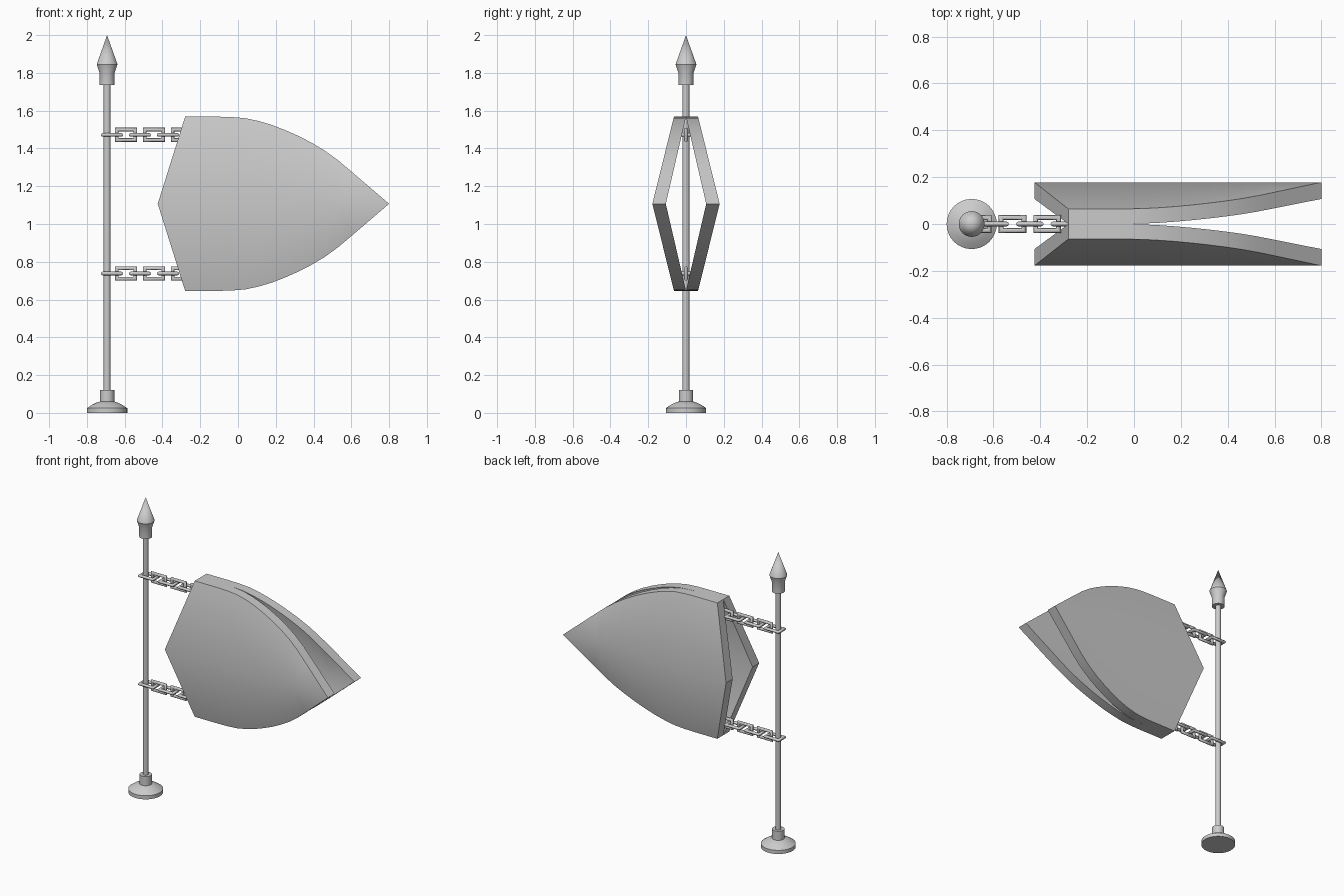
import bpy, bmesh, math
from mathutils import Vector

cube = bpy.data.objects.get("Cube")
if cube:
    bpy.data.objects.remove(cube, do_unlink=True)

grey = bpy.data.materials.new("plain_grey")
grey.use_nodes = True
GREY = (0.6, 0.6, 0.6, 1)
grey.diffuse_color = GREY
grey.node_tree.nodes["Principled BSDF"].inputs["Base Color"].default_value = GREY

POLE_X = -0.693
MID_Z = 1.107


def finish(name, bm, location=(0, 0, 0), mirror=False, angle=30):
    """Turn a bmesh into a named, shaded object."""
    bmesh.ops.remove_doubles(bm, verts=bm.verts, dist=1e-5)
    bmesh.ops.recalc_face_normals(bm, faces=bm.faces)
    mesh = bpy.data.meshes.new(name)
    bm.to_mesh(mesh)
    bm.free()
    mesh.materials.append(grey)
    obj = bpy.data.objects.new(name, mesh)
    obj.location = location
    bpy.context.collection.objects.link(obj)
    bpy.ops.object.select_all(action='DESELECT')
    obj.select_set(True)
    bpy.context.view_layer.objects.active = obj
    if mirror:
        mod = obj.modifiers.new("mirror", 'MIRROR')
        mod.use_axis = (False, True, True)
        mod.merge_threshold = 1e-4
        bpy.ops.object.modifier_apply(modifier=mod.name)
    bpy.ops.object.shade_smooth_by_angle(angle=math.radians(angle))
    return obj


def lathe(name, profile, sides=32):
    """Revolve (radius, z) points around the pole axis."""
    bm = bmesh.new()
    verts = [bm.verts.new((r, 0, z)) for r, z in profile]
    edges = [bm.edges.new(pair) for pair in zip(verts, verts[1:])]
    bmesh.ops.spin(bm, geom=verts + edges, cent=(0, 0, 0), axis=(0, 0, 1),
                   angle=math.tau, steps=sides)
    return finish(name, bm, (POLE_X, 0, 0))


def chain_link(name, x, z, upright, half_len=0.049, half_wid=0.028, rod=0.010, sides=8):
    """Rectangular ring of round bar with mitred corners."""
    bm = bmesh.new()
    rings = []
    for sx, sw in ((1, 1), (-1, 1), (-1, -1), (1, -1)):
        ring = []
        for i in range(sides):
            a = math.tau * i / sides
            out, up = rod * math.cos(a), rod * math.sin(a)
            px, pw = sx * (half_len + out), sw * (half_wid + out)
            ring.append(bm.verts.new((px, up, pw) if upright else (px, pw, up)))
        rings.append(ring)
    for k in range(4):
        a, b = rings[k], rings[(k + 1) % 4]
        for i in range(sides):
            j = (i + 1) % sides
            bm.faces.new((a[i], a[j], b[j], b[i]))
    return finish(name, bm, (x, 0, z), angle=50)


# Pole, foot and spear-shaped finial
lathe("pole", [(0, 0.05), (0.018, 0.05), (0.018, 1.76), (0, 1.76)], 24)
lathe("pole_base", [(0, 0), (0.107, 0), (0.107, 0.025), (0.08, 0.043),
                    (0.055, 0.055), (0.038, 0.06), (0.038, 0.122), (0, 0.122)])
lathe("finial", [(0, 1.735), (0.04, 1.735), (0.04, 1.80), (0.055, 1.845), (0, 2.0)])

# Two chains of alternating flat and upright links
for side, z in (("upper", 1.472), ("lower", 0.738)):
    for i in range(6):
        chain_link(f"{side}_chain_link_{i + 1}", -0.667 + 0.074 * i, z, i % 2 == 1)

# Hollow banner: one quarter, mirrored front to back and top to bottom
outline = [(-0.28, 1.568), (-0.2, 1.568), (-0.1, 1.568), (-0.03, 1.566), (0.04, 1.56),
           (0.11, 1.545), (0.18, 1.524), (0.25, 1.497), (0.32, 1.466), (0.39, 1.43),
           (0.46, 1.388), (0.53, 1.337), (0.6, 1.278), (0.8, MID_Z)]
HEIGHT = outline[0][1] - MID_Z


def lerp(top, mid, h):
    return mid + (top - mid) * h / HEIGHT


bm = bmesh.new()
columns = []
for i, (x, z) in enumerate(outline):
    h = z - MID_Z
    mid_x = -0.425 if i == 0 else x
    outer, inner = lerp(0.064, 0.178, h), lerp(0, 0.107, h)
    top_o = bm.verts.new((x, outer, h))
    top_i = bm.verts.new((x, inner, h))
    if h > 0:
        mid_o = bm.verts.new((mid_x, 0.178, 0))
        mid_i = bm.verts.new((mid_x, 0.107, 0))
    else:
        mid_o, mid_i = top_o, top_i
    columns.append((top_o, top_i, mid_i, mid_o))

bm.faces.new(columns[0])
for a, b in zip(columns, columns[1:]):
    for m, n in ((0, 1), (1, 2), (3, 0)):
        loop = list(dict.fromkeys((a[m], a[n], b[n], b[m])))
        bm.faces.new(loop)
finish("banner", bm, (0, 0, MID_Z), mirror=True)
